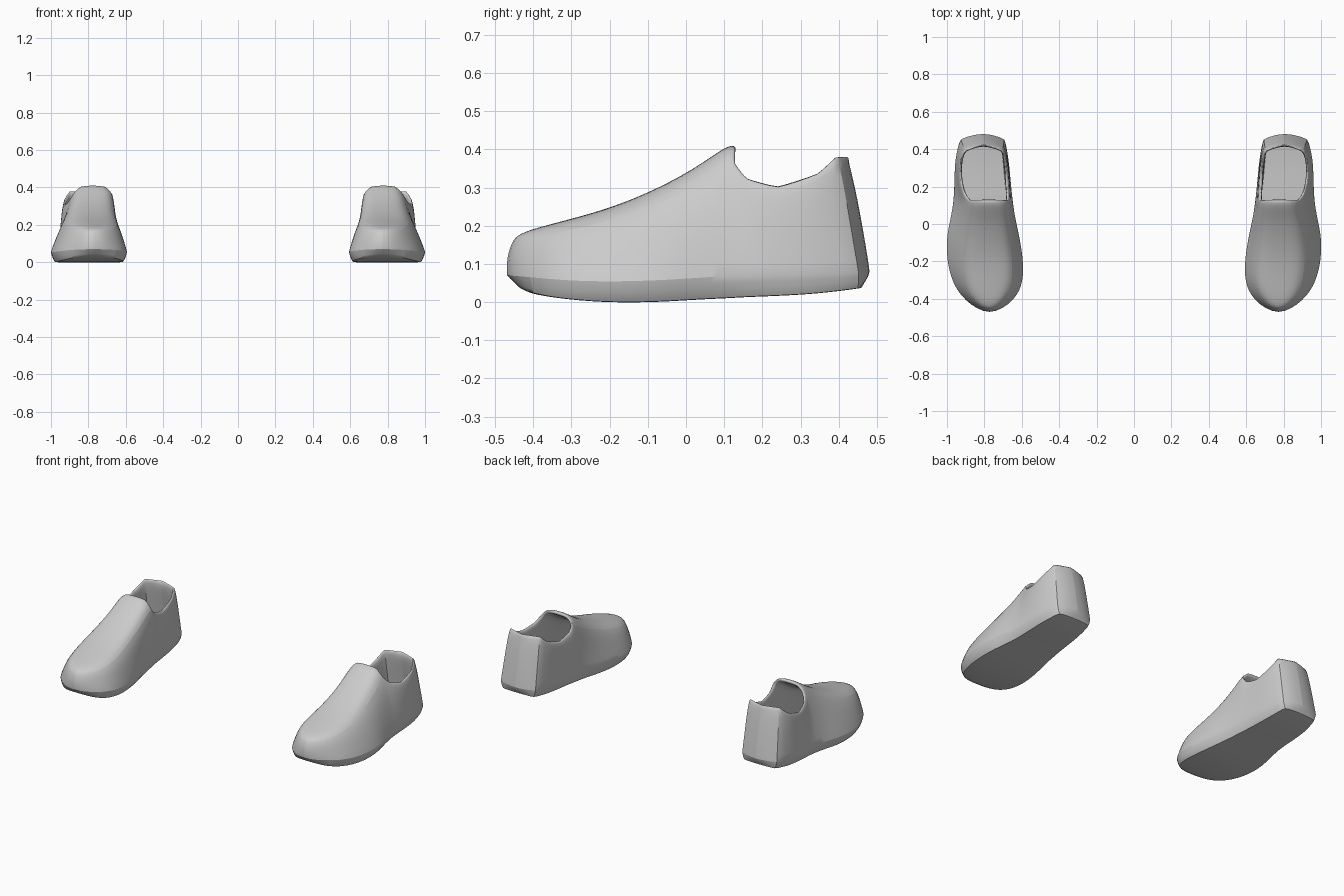
import bpy, bmesh

if "Cube" in bpy.data.objects:
    bpy.data.objects.remove(bpy.data.objects["Cube"])

# Cross-sections: y, inner x, outer x, sole z, side z, top z, inner/outer shoulder x
SECTIONS = [
    (-0.41, 0.635, 0.910, 0.022, 0.065, 0.188, 0.685, 0.865),
    (-0.31, 0.590, 0.975, 0.006, 0.055, 0.214, 0.645, 0.905),
    (-0.19, 0.591, 1.003, -0.002, 0.052, 0.247, 0.650, 0.915),
    (-0.07, 0.611, 1.004, 0.000, 0.055, 0.298, 0.660, 0.905),
    (0.02, 0.632, 0.984, 0.006, 0.060, 0.347, 0.662, 0.895),
    (0.085, 0.643, 0.972, 0.009, 0.064, 0.393, 0.664, 0.888),
    (0.125, 0.648, 0.967, 0.011, 0.065, 0.415, 0.664, 0.888),
    (0.155, 0.652, 0.964, 0.013, 0.066, 0.330, 0.664, 0.915),
    (0.24, 0.660, 0.960, 0.016, 0.068, 0.305, 0.668, 0.940),
    (0.35, 0.670, 0.958, 0.022, 0.070, 0.342, 0.675, 0.938),
    (0.455, 0.690, 0.930, 0.036, 0.076, 0.388, 0.698, 0.908),
]
LAST_CLOSED = 6                      # the collar opens behind this section
TOE = [(-0.45, 0.046), (-0.499, 0.072), (-0.500, 0.112), (-0.478, 0.152), (-0.455, 0.172)]
HEEL = [(0.462, 0.038), (0.496, 0.076), (0.474, 0.22), (0.437, 0.390)]

bm = bmesh.new()
rows = []
for i, (y, xi, xo, zb, zs, zt, ti, to) in enumerate(SECTIONS):
    closed = i <= LAST_CLOSED
    c, h = (ti + to) / 2, zt - zs
    lean = 0.18 if i == len(SECTIONS) - 1 else 0.0

    def side(x, t):
        pts = [(x + (c - x) * 0.10, zb), (x, zs),
               (x + (t - x) * 0.45, zs + h * 0.48),
               (t, zs + h * 0.88 if closed else zt)]
        if closed:
            pts.append((t + (c - t) * 0.4, zt))
        return [bm.verts.new((px, y - lean * max(0, pz - 0.08), pz)) for px, pz in pts]

    rows.append({"L": side(xi, ti), "R": side(xo, to),
                 "bot": bm.verts.new(((xi + xo) / 2, y, zb)),
                 "top": bm.verts.new((c, y, zt + 0.002)) if closed else None})

# Walls, sole and vamp between neighbouring sections
for a, b in zip(rows, rows[1:]):
    for s in "LR":
        for k in range(min(len(a[s]), len(b[s])) - 1):
            bm.faces.new((a[s][k], a[s][k + 1], b[s][k + 1], b[s][k]))
        bm.faces.new((a["bot"], a[s][0], b[s][0], b["bot"]))
        if b["top"]:
            bm.faces.new((a[s][4], a["top"], b["top"], b[s][4]))


# Rounded caps at the toe and heel
def cap(row, column, x):
    mid = [bm.verts.new((x, y, z)) for y, z in column]
    for s in "LR":
        for k in range(len(mid) - 1):
            bm.faces.new((row[s][k], row[s][k + 1], mid[k + 1], mid[k]))
    bm.faces.new((row["L"][0], mid[0], row["R"][0], row["bot"]))
    if row["top"]:
        bm.faces.new((row["L"][-1], row["top"], row["R"][-1], mid[-1]))
    return mid


toe = cap(rows[0], TOE, 0.772)
heel = cap(rows[-1], HEEL, 0.805)

# Firm edge around the sole and at the heel corners
crease = bm.edges.layers.float.new("crease_edge")


def firm(a, b, amount):
    e = bm.edges.get((a, b))
    if e:
        e[crease] = amount


for s in "LR":
    for k, amount in ((0, 0.8), (1, 0.5)):
        chain = [toe[k]] + [r[s][k] for r in rows] + [heel[k]]
        for a, b in zip(chain, chain[1:]):
            firm(a, b, amount)
    for k in range(3):
        firm(rows[-1][s][k], rows[-1][s][k + 1], 0.45)
bmesh.ops.recalc_face_normals(bm, faces=bm.faces)
# The open shell must face outward before it is thickened
bm.faces.ensure_lookup_table()
sole_face = next(f for f in bm.faces if rows[3]["bot"] in f.verts)
sole_face.normal_update()
if sole_face.normal.z > 0:
    bmesh.ops.reverse_faces(bm, faces=bm.faces)

mesh = bpy.data.meshes.new("shoe_pair")
bm.to_mesh(mesh)
bm.free()
shoes = bpy.data.objects.new("shoe_pair", mesh)
bpy.context.collection.objects.link(shoes)

# Wall thickness, smoothing and the second shoe
wall = shoes.modifiers.new("wall", "SOLIDIFY")
wall.thickness, wall.offset, wall.edge_crease_rim = 0.024, -1, 0.6
smooth = shoes.modifiers.new("smooth", "SUBSURF")
smooth.levels = smooth.render_levels = 2
pair = shoes.modifiers.new("pair", "MIRROR")
pair.use_axis[0] = True
pair.use_mirror_merge = False

bpy.context.view_layer.objects.active = shoes
shoes.select_set(True)
bpy.ops.object.shade_smooth_by_angle(angle=0.6)
